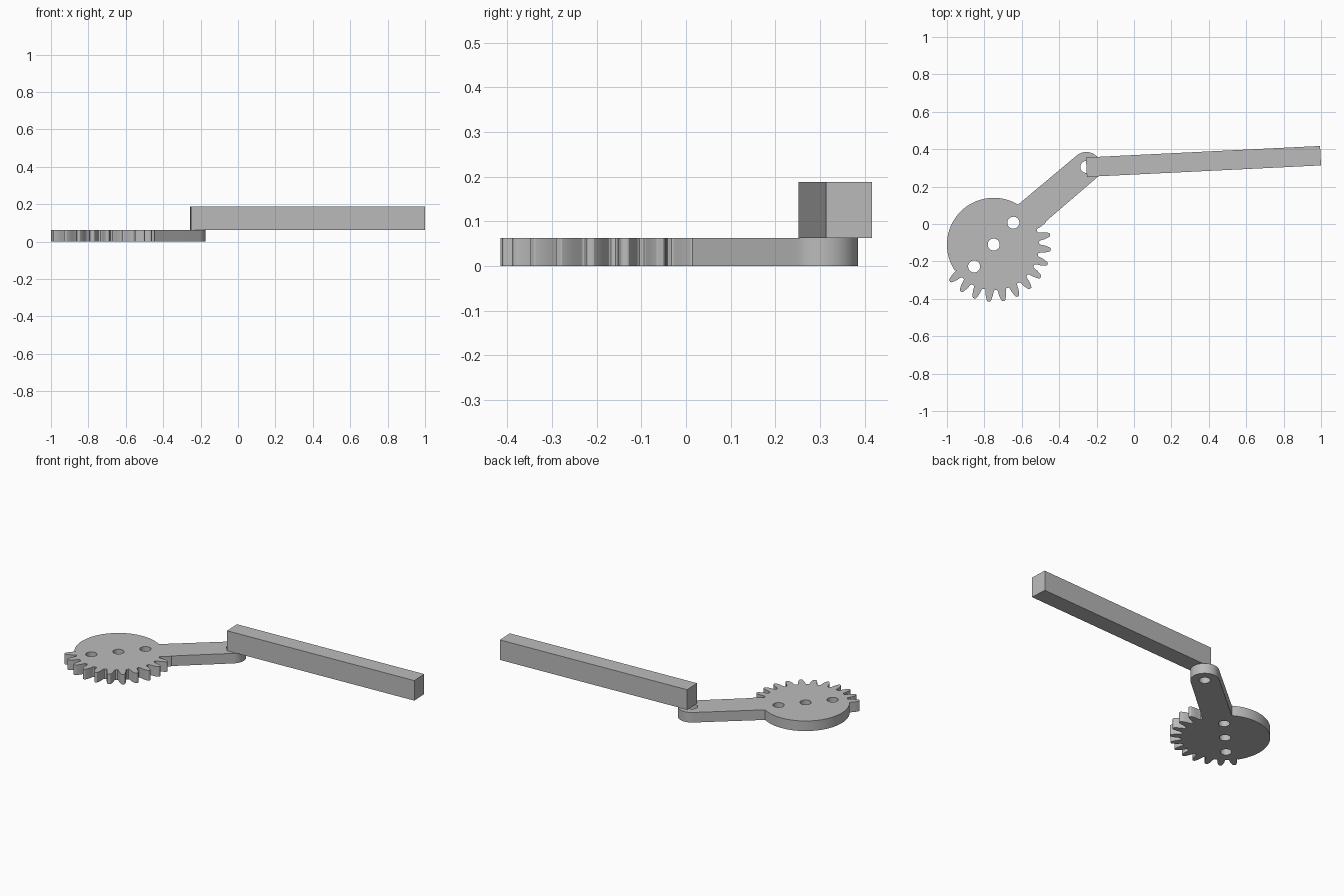
import bpy
from math import radians, degrees, sin, cos, asin, atan2
from mathutils import Vector

cube = bpy.data.objects.get("Cube")
if cube:
    bpy.data.objects.remove(cube, do_unlink=True)

grey = bpy.data.materials.new("plain grey")
grey.use_nodes = True
colour = (0.5, 0.5, 0.5, 1)
grey.diffuse_color = colour
grey.node_tree.nodes["Principled BSDF"].inputs["Base Color"].default_value = colour

HUB = Vector((-0.75, -0.11))
PIVOT = Vector((-0.255, 0.305))
DISC_R, ROOT_R, ARM_R, HOLE_R = 0.25, 0.243, 0.08, 0.032
THICK = 0.063
PITCH = 15
arm = PIVOT - HUB
ARM_DEG = degrees(atan2(arm.y, arm.x))


def polar(centre, radius, deg):
    return centre + Vector((cos(radians(deg)), sin(radians(deg)))) * radius


def arc(centre, radius, start, end, steps):
    return [polar(centre, radius, start + (end - start) * i / steps) for i in range(steps + 1)]


# Tooth flank as (radius, half angle), from root to tip
FLANK = [(ROOT_R, 6.3), (0.246, 5.4), (0.253, 4.8), (0.275, 3.9), (0.295, 2.5), (0.304, 1.6), (0.306, 1.0)]


def rising(deg):
    return [polar(HUB, r, deg - a) for r, a in FLANK]


def falling(deg):
    return [polar(HUB, r, deg + a) for r, a in reversed(FLANK)]


# Outline: rounded arm end, plain disc edge, toothed edge back to the arm
outline = arc(PIVOT, ARM_R, ARM_DEG - 90, ARM_DEG + 90, 32)
outline += arc(HUB, DISC_R, ARM_DEG + degrees(asin(ARM_R / DISC_R)), ARM_DEG + 174, 56)
for k in range(11):
    tooth = ARM_DEG + 180 + PITCH * k
    outline += rising(tooth) + falling(tooth)
outline += rising(ARM_DEG - PITCH)

# Three mounting holes in a row and one at the pivot
hole_step = Vector((0.105, 0.117))
holes = [HUB - hole_step, HUB, HUB + hole_step, PIVOT]
loops = [outline] + [arc(c, HOLE_R, 0, 350, 35) for c in holes]

curve = bpy.data.curves.new("gear_arm", "CURVE")
curve.dimensions = "2D"
curve.fill_mode = "BOTH"
curve.extrude = THICK / 2
for loop in loops:
    spline = curve.splines.new("POLY")
    spline.points.add(len(loop) - 1)
    for point, co in zip(spline.points, loop):
        point.co = (co.x, co.y, 0, 1)
    spline.use_cyclic_u = True
gear = bpy.data.objects.new("gear_arm", curve)
gear.location.z = THICK / 2
bpy.context.collection.objects.link(gear)
bpy.ops.object.select_all(action="DESELECT")
gear.select_set(True)
bpy.context.view_layer.objects.active = gear
bpy.ops.object.convert(target="MESH")
gear = bpy.context.object
bpy.ops.object.mode_set(mode="EDIT")
bpy.ops.mesh.select_all(action="SELECT")
bpy.ops.mesh.remove_doubles(threshold=0.0001)
bpy.ops.mesh.normals_make_consistent(inside=False)
bpy.ops.object.mode_set(mode="OBJECT")
bpy.ops.object.shade_smooth_by_angle(angle=radians(30))
gear.data.materials.clear()
gear.data.materials.append(grey)

# Square connecting bar resting on the pivot end
BAR_LEN, BAR_W, BAR_H, TILT = 1.2535, 0.104, 0.125, radians(2.8)
start = Vector((-0.2545, 0.304))
middle = start + Vector((cos(TILT), sin(TILT))) * BAR_LEN / 2
bpy.ops.mesh.primitive_cube_add(size=1, location=(middle.x, middle.y, THICK + BAR_H / 2), rotation=(0, 0, TILT))
bar = bpy.context.object
bar.name = "connecting_bar"
bar.scale = (BAR_LEN, BAR_W, BAR_H)
bar.data.materials.append(grey)
